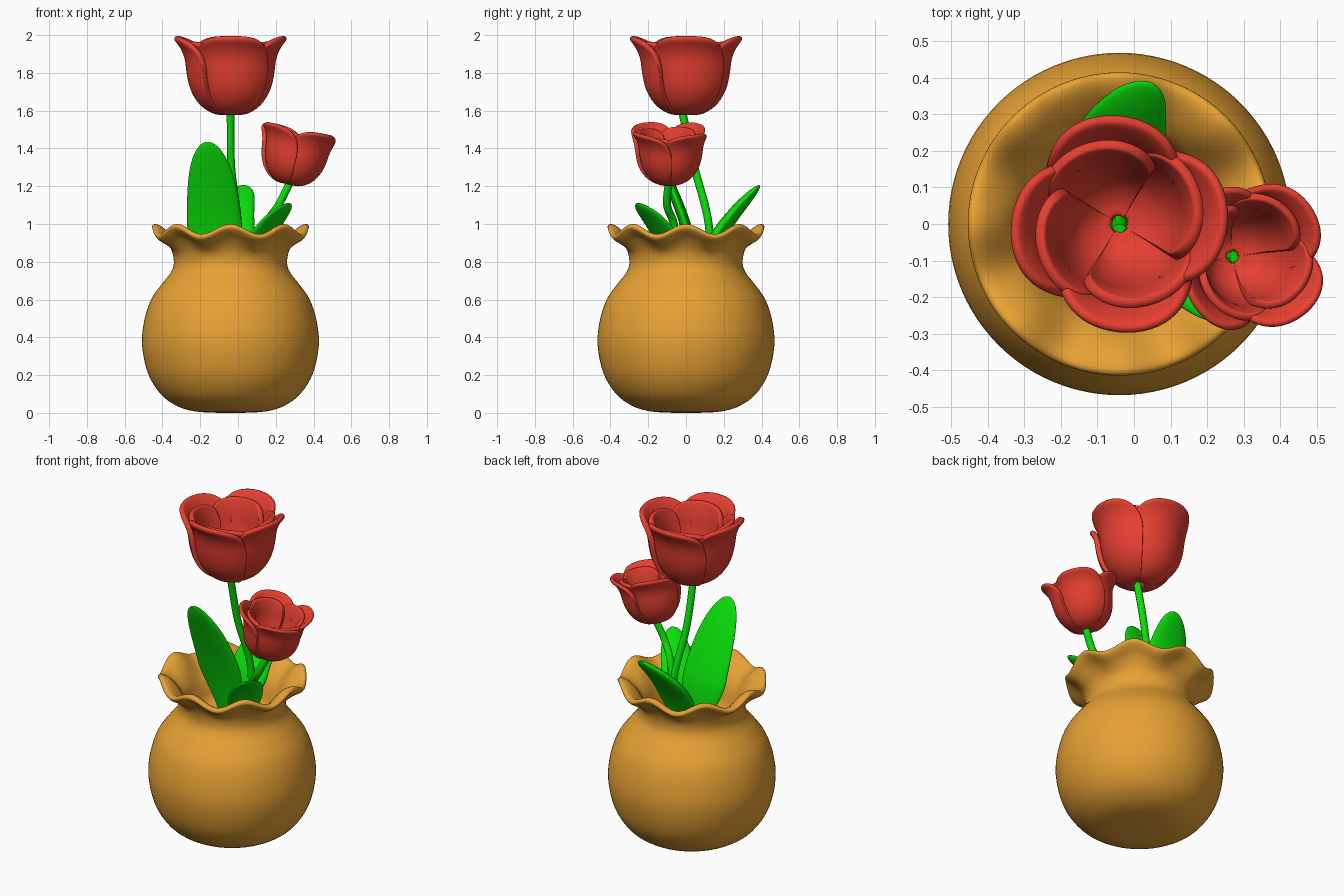
import bpy
from math import sin, cos, pi, radians
from mathutils import Vector, Matrix

if "Cube" in bpy.data.objects:
    bpy.data.objects.remove(bpy.data.objects["Cube"])


def material(name, rgb):
    m = bpy.data.materials.new(name)
    m.diffuse_color = (*rgb, 1)
    m.use_nodes = True
    m.node_tree.nodes["Principled BSDF"].inputs["Base Color"].default_value = m.diffuse_color
    return m


GOLD = material("gold", (0.8, 0.36, 0.035))
RED = material("red", (0.8, 0.05, 0.03))
GREEN = material("green", (0.003, 0.75, 0.003))


def spline(pts, t):
    """Catmull-Rom point at t in 0..1 along the control points."""
    p = [Vector(q) for q in pts]
    n = len(p) - 1
    i = min(int(t * n), n - 1)
    f = t * n - i
    b, c = p[i], p[i + 1]
    a = p[i - 1] if i > 0 else b * 2 - c
    d = p[i + 2] if i + 2 <= n else c * 2 - b
    return 0.5 * (2 * b + (c - a) * f + (2 * a - 5 * b + 4 * c - d) * f * f
                  + (3 * b - a - 3 * c + d) * f ** 3)


def grid(verts, faces, rows, closed=False):
    """Append a sheet of quads made from rows of points."""
    start, n = len(verts), len(rows[0])
    for row in rows:
        verts.extend(row)
    for j in range(len(rows) - 1):
        for i in range(n if closed else n - 1):
            k = (i + 1) % n
            faces.append([start + j * n + i, start + j * n + k,
                          start + (j + 1) * n + k, start + (j + 1) * n + i])


def make(name, verts, faces, mat, thick=0):
    me = bpy.data.meshes.new(name)
    me.from_pydata([tuple(v) for v in verts], [], faces)
    me.materials.append(mat)
    me.shade_smooth()
    ob = bpy.data.objects.new(name, me)
    bpy.context.collection.objects.link(ob)
    if thick:
        s = ob.modifiers.new("thickness", 'SOLIDIFY')
        s.thickness, s.offset = thick, 0
        s = ob.modifiers.new("soft", 'SUBSURF')
        s.levels = s.render_levels = 1
    return ob


# Vase: lathed body with an eight-wave rim and a hollow that narrows inside
def vase():
    prof = [(0.002, 0), (0.12, 0.002), (0.21, 0.012), (0.29, 0.04), (0.37, 0.1),
            (0.437, 0.21), (0.468, 0.36), (0.456, 0.49), (0.42, 0.6), (0.365, 0.68),
            (0.318, 0.74), (0.3, 0.79), (0.31, 0.85), (0.35, 0.9),
            (0.395, 0.932), (0.415, 0.955), (0.402, 0.973), (0.365, 0.96),
            (0.315, 0.915), (0.272, 0.85), (0.25, 0.79), (0.23, 0.73),
            (0.18, 0.685), (0.09, 0.67), (0.002, 0.67)]
    rows, seg = [], 96
    for j in range(97):
        r, z = spline([(a, b, 0) for a, b in prof], j / 96).xy
        w = min(max((z - 0.8) / 0.16, 0), 1)
        w = w * w * (3 - 2 * w)
        rows.append([(-0.04 + r * cos(2 * pi * i / seg), r * sin(2 * pi * i / seg),
                      max(z, 0) + 0.027 * w * cos(16 * pi * i / seg))
                     for i in range(seg)])
    verts, faces = [], []
    grid(verts, faces, rows, True)
    make("vase", verts, faces, GOLD)


# Tulip head: four outer and four inner petals, each tucked under its neighbour
def tulip(name, place):
    outer = [(0.022, 0.012, 0), (0.085, 0.017, 0), (0.15, 0.06, 0), (0.195, 0.13, 0),
             (0.216, 0.21, 0), (0.226, 0.29, 0), (0.25, 0.355, 0), (0.293, 0.413, 0)]
    inner = [(0.022, 0.03, 0), (0.07, 0.04, 0), (0.125, 0.08, 0), (0.165, 0.15, 0),
             (0.188, 0.23, 0), (0.2, 0.3, 0), (0.214, 0.35, 0), (0.228, 0.385, 0)]
    verts, faces = [], []
    for prof, turn, half in ((outer, 0, 55), (inner, 20, 52)):
        for k in range(4):
            rows = []
            for j in range(19):
                row = []
                for i in range(21):
                    u = sin((i / 20 - 0.5) * pi)
                    top = 0.6 + 0.4 * max(1 - abs(u) ** 2.8, 0) ** 0.55
                    r, z = spline(prof, j / 18 * top).xy
                    r *= 1 + 0.09 * u - 0.03 * u * u
                    a = k * pi / 2 + radians(turn + half * u)
                    row.append((r * cos(a), r * sin(a), z))
                rows.append(row)
            grid(verts, faces, rows)
    make(name, verts, faces, RED, 0.03).matrix_world = place


# Stem: bevelled curve
def stem(name, pts):
    cu = bpy.data.curves.new(name, 'CURVE')
    cu.dimensions = '3D'
    cu.bevel_depth, cu.bevel_resolution, cu.use_fill_caps = 0.021, 3, True
    s = cu.splines.new('POLY')
    s.points.add(24)
    for i, p in enumerate(s.points):
        p.co = (*spline(pts, i / 24), 1)
    s.use_smooth = True
    cu.materials.append(GREEN)
    bpy.context.collection.objects.link(bpy.data.objects.new(name, cu))


# Leaf: thick lens-shaped blade swept along a path, rounded at the tip
def leaf(name, pts, side, half, fat):
    side = Vector(side).normalized()
    rows = []
    for j in range(29):
        t = sin(j / 28 * pi / 2)
        c = spline(pts, t)
        along = spline(pts, min(t + 0.01, 1)) - spline(pts, min(t + 0.01, 1) - 0.02)
        nor = along.cross(side).normalized()
        g = min(t / 0.4, 1)
        w = half * (0.4 + 0.6 * g * g * (3 - 2 * g)) * max(1 - t ** 3.4, 0.0002) ** 0.5
        rows.append([c + side * w * cos(i * pi / 12) + nor * fat * w * sin(i * pi / 12)
                     for i in range(24)])
    verts, faces = [], []
    grid(verts, faces, rows, True)
    faces.append(list(range(24))[::-1])
    make(name, verts, faces, GREEN)


vase()
tulip("large_tulip", Matrix.Translation((-0.04, 0, 1.58)))
tulip("small_tulip", Matrix.Translation((0.265, -0.09, 1.212))
      @ Matrix.Rotation(radians(12), 4, 'Y') @ Matrix.Rotation(radians(40), 4, 'Z')
      @ Matrix.Scale(0.72, 4))
stem("large_stem", [(0.0, 0.13, 0.66), (0.0, 0.12, 1.0), (-0.035, 0.045, 1.3),
                    (-0.04, -0.02, 1.595)])
stem("small_stem", [(0.09, -0.02, 0.66), (0.145, -0.06, 0.98), (0.215, -0.1, 1.1),
                    (0.28, -0.09, 1.23)])
leaf("tall_leaf", [(-0.105, 0.06, 0.66), (-0.122, 0.01, 0.95), (-0.138, -0.08, 1.2),
                   (-0.16, -0.19, 1.435)], (1, 0, 0), 0.148, 0.2)
leaf("back_leaf", [(-0.02, 0.07, 0.66), (-0.04, 0.15, 0.9), (-0.03, 0.26, 1.06),
                   (0.03, 0.39, 1.205)], (1, -0.12, 0), 0.135, 0.28)
leaf("front_leaf", [(0.05, -0.02, 0.66), (0.1, -0.08, 0.88), (0.18, -0.16, 1.01),
                    (0.27, -0.255, 1.11)], (0.7, 0.7, 0), 0.1, 0.28)
